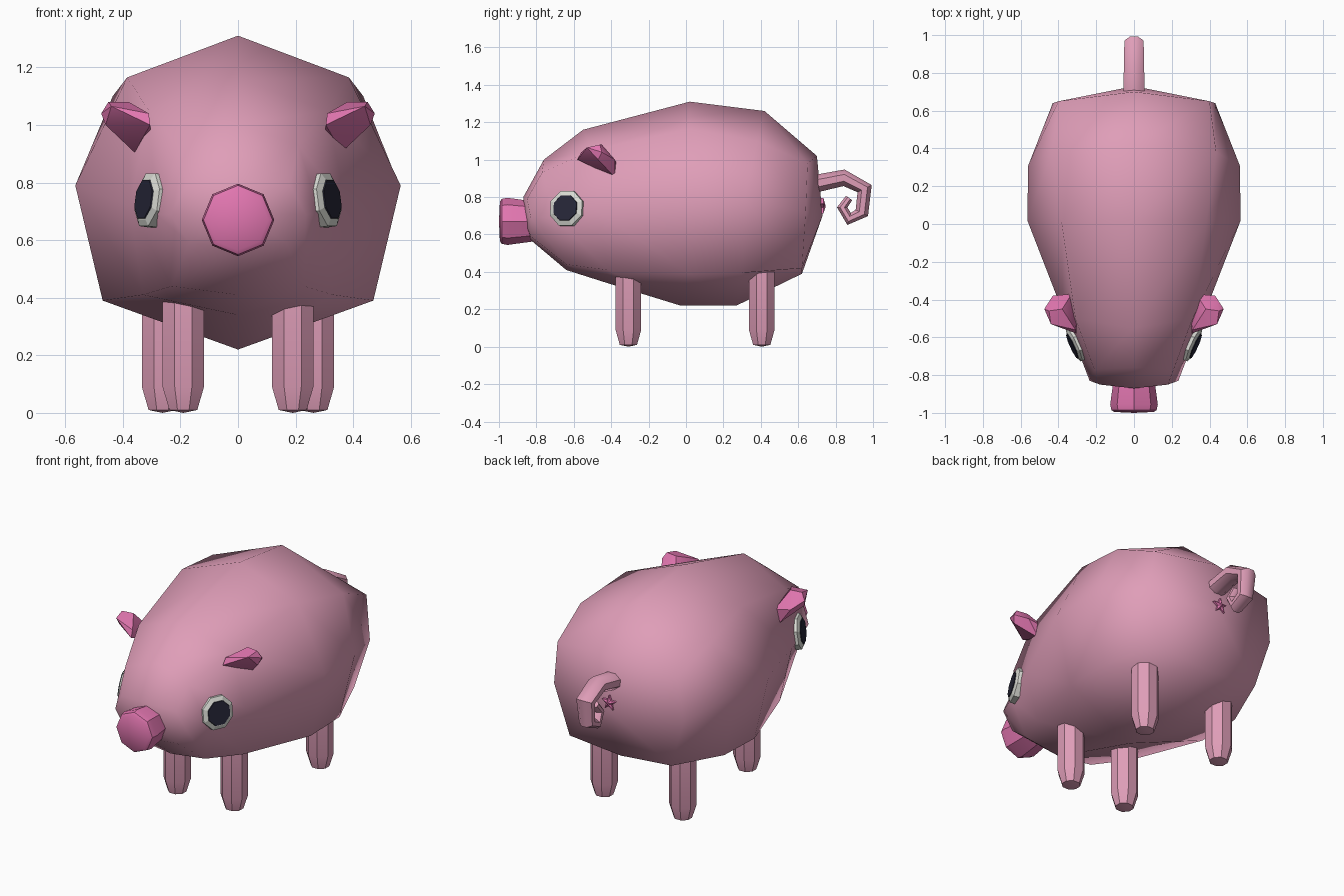
import bpy, bmesh, math
from mathutils import Vector, Matrix

cube = bpy.data.objects.get("Cube")
if cube:
    bpy.data.objects.remove(cube, do_unlink=True)


def material(name, rgb):
    m = bpy.data.materials.new(name)
    m.use_nodes = True
    m.diffuse_color = (*rgb, 1)
    bsdf = m.node_tree.nodes["Principled BSDF"]
    bsdf.inputs["Base Color"].default_value = (*rgb, 1)
    bsdf.inputs["Roughness"].default_value = 0.8
    return m


SKIN = material("pale pink", (0.74, 0.34, 0.48))
ROSE = material("rose pink", (0.75, 0.18, 0.43))
WHITE = material("eye white", (0.70, 0.71, 0.66))
DARK = material("eye dark", (0.02, 0.02, 0.04))


def finish(name, bm, mat, angle):
    """Turn a bmesh into a shaded object with one material."""
    bmesh.ops.recalc_face_normals(bm, faces=bm.faces)
    me = bpy.data.meshes.new(name)
    bm.to_mesh(me)
    bm.free()
    me.materials.append(mat)
    ob = bpy.data.objects.new(name, me)
    bpy.context.collection.objects.link(ob)
    bpy.ops.object.select_all(action='DESELECT')
    ob.select_set(True)
    bpy.context.view_layer.objects.active = ob
    if angle:
        bpy.ops.object.shade_smooth_by_angle(angle=math.radians(angle))
    return ob


def loft(name, rings, mat, angle=0, tips=(None, None)):
    """Skin equal-length rings; close each end flat or to a tip point."""
    bm = bmesh.new()
    vs = [[bm.verts.new(p) for p in r] for r in rings]
    n = len(vs[0])
    for a, b in zip(vs, vs[1:]):
        for i in range(n):
            j = (i + 1) % n
            bm.faces.new((a[i], a[j], b[j], b[i]))
    for ring, tip in zip((vs[0], vs[-1]), tips):
        if tip:
            t = bm.verts.new(tip)
            for i in range(n):
                bm.faces.new((ring[i], ring[(i + 1) % n], t))
        else:
            bm.faces.new(ring)
    return finish(name, bm, mat, angle)


def circle(centre, u, v, n=8, turn=0.0):
    """Ring of n points around centre with half-axes u and v."""
    c, u, v = Vector(centre), Vector(u), Vector(v)
    return [c + u * math.cos(t) + v * math.sin(t)
            for t in (2 * math.pi * i / n + turn for i in range(n))]


# Body: half sections (top, shoulder, side, belly side, belly), mirrored in x
SECTIONS = [
    [(0, -.87, .80), (.18, -.85, .79), (.235, -.83, .69), (.17, -.83, .59), (0, -.83, .57)],
    [(0, -.76, 1.0), (.21, -.77, .93), (.285, -.70, .69), (.23, -.64, .44), (0, -.64, .41)],
    [(0, -.55, 1.16), (.31, -.50, 1.05), (.375, -.47, .72), (.33, -.42, .41), (0, -.42, .34)],
    [(0, .02, 1.31), (.385, .02, 1.165), (.565, .02, .79), (.47, .02, .39), (0, -.03, .22)],
    [(0, .42, 1.26), (.435, .38, 1.10), (.56, .31, .79), (.465, .30, .395), (0, .27, .22)],
    [(0, .70, 1.02), (.40, .65, .98), (.43, .64, .72), (.34, .62, .42), (0, .62, .39)],
]
rings = [s + [(-x, y, z) for x, y, z in s[3:0:-1]] for s in SECTIONS]
loft("body", rings, SKIN, 70, tips=((0, -.87, .69), (0, .73, .70)))

# Snout: short octagonal barrel
loft("snout", [circle((0, y, .67), (r, 0, 0), (0, 0, r))
               for y, r in ((-.80, .105), (-.955, .126), (-.985, .12), (-.995, .105))],
     ROSE, 40, tips=(None, (0, -1.0, .67)))

# Legs: octagonal posts with tapered feet
for part, lx, ly in (("front", .19, -.308), ("back", .262, .405)):
    for side, s in (("left", 1), ("right", -1)):
        loft(f"{part}_leg_{side}",
             [circle((s * lx, ly, z), (r * 1.05, 0, 0), (0, r, 0), 8, math.pi / 8)
              for z, r in ((.42, .074), (.09, .074), (.01, .05))],
             SKIN, 35, tips=(None, (s * lx, ly, 0)))

# Ears: faceted wedges rooted in the head
EAR = [(.305, -.58, 1.0), (.31, -.56, 1.04), (.30, -.48, .96), (.36, -.38, .905),
       (.33, -.37, .98), (.38, -.45, 1.08), (.45, -.46, 1.08), (.475, -.45, 1.04),
       (.44, -.53, 1.065), (.46, -.47, 1.0), (.43, -.38, 1.0)]
for side, s in (("left", 1), ("right", -1)):
    bm = bmesh.new()
    for x, y, z in EAR:
        bm.verts.new((s * x, y, z))
    bmesh.ops.convex_hull(bm, input=bm.verts)
    finish(f"ear_{side}", bm, ROSE, 30)

# Eyes: bevelled white octagon with a dark plate on top
for side, s in (("left", 1), ("right", -1)):
    n = Vector((s * .9, -.41, .14)).normalized()
    u = Vector((0, 0, 1)).cross(n).normalized()
    v = n.cross(u)
    c = Vector((s * .313, -.64, .74))
    for name, mat, steps in (
            ("eye_white", WHITE, ((-.03, .10), (.003, .10), (.014, .076))),
            ("pupil", DARK, ((.012, .075), (.018, .072)))):
        loft(f"{name}_{side}", [circle(c + n * d, u * r, v * r, 8, math.pi / 8)
                                for d, r in steps], mat)

# Tail: tapering tube curled in the middle plane
PATH = [(.66, .865, .052), (.845, .903, .048), (.955, .845, .046), (.94, .715, .040),
        (.872, .683, .036), (.835, .745, .030), (.872, .795, .022)]
pts = [Vector((0, y, z)) for y, z, r in PATH]
rings = []
for i, p in enumerate(pts):
    t = (pts[min(i + 1, len(pts) - 1)] - pts[max(i - 1, 0)]).normalized()
    r = PATH[i][2]
    rings.append(circle(p, (r * 1.2, 0, 0), t.cross(Vector((1, 0, 0))) * r, 8, math.pi / 8))
loft("tail", rings, SKIN, 40)

# Small star under the tail
star = [[(r * math.sin(a), y, .75 + r * math.cos(a))
         for r, a in ((.046 if i % 2 == 0 else .02, math.pi * i / 5) for i in range(10))]
        for y in (.69, .735)]
loft("tail_star", star, ROSE, tips=(None, (0, .747, .75)))
